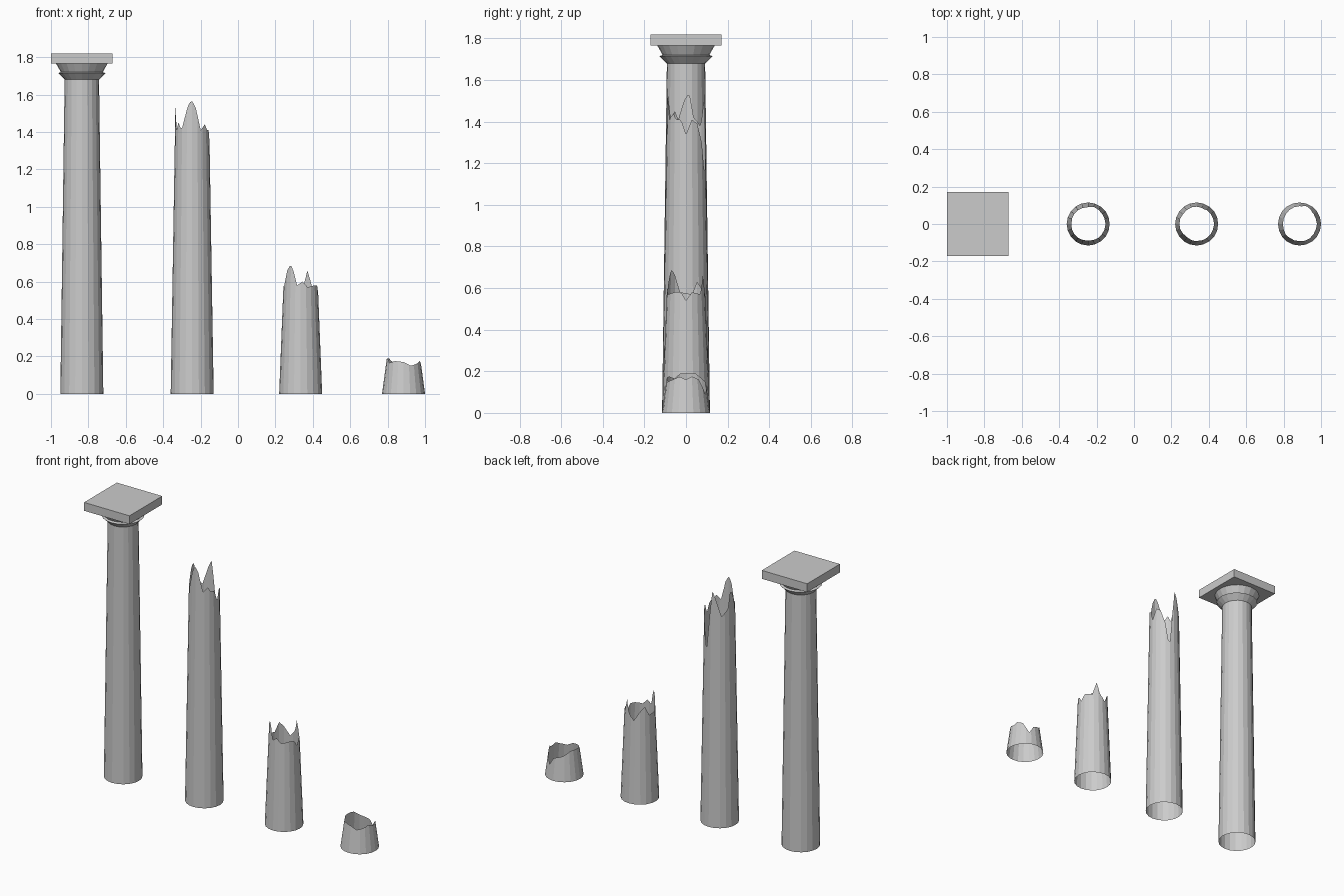
import bpy
import bmesh
from math import sin, cos, pi, radians

old = bpy.data.objects.get("Cube")
if old:
    bpy.data.objects.remove(old, do_unlink=True)

SIDES = 20       # flat facets around each shaft
SPLITS = 3       # break points per facet
BASE_R, TOP_R = 0.115, 0.092

stone = bpy.data.materials.new("grey_stone")
stone.use_nodes = True
stone.diffuse_color = (0.6, 0.6, 0.6, 1)
stone.node_tree.nodes["Principled BSDF"].inputs["Base Color"].default_value = (0.6, 0.6, 0.6, 1)


def finish(name, bm):
    bmesh.ops.recalc_face_normals(bm, faces=bm.faces)
    mesh = bpy.data.meshes.new(name)
    bm.to_mesh(mesh)
    bm.free()
    mesh.materials.append(stone)
    obj = bpy.data.objects.new(name, mesh)
    bpy.context.collection.objects.link(obj)
    return obj


def bridge(bm, low, high):
    n = len(low)
    for i in range(n):
        j = (i + 1) % n
        bm.faces.new((low[i], low[j], high[j], high[i]))


def break_height(profile, deg):
    """Height of the broken rim at an angle, joined straight between points."""
    pts = profile + [(profile[0][0] + 360, profile[0][1])]
    if deg < pts[0][0]:
        deg += 360
    for (a, za), (b, zb) in zip(pts, pts[1:]):
        if a <= deg <= b:
            return za + (zb - za) * (deg - a) / (b - a)


def shaft(name, x, ref_height, profile):
    """Open tapered tube whose rim follows the break profile."""
    bm = bmesh.new()
    low, high = [], []
    for i in range(SIDES):
        a, b = 2 * pi * i / SIDES, 2 * pi * (i + 1) / SIDES
        for k in range(SPLITS):
            t = k / SPLITS
            ux = cos(a) * (1 - t) + cos(b) * t
            uy = sin(a) * (1 - t) + sin(b) * t
            z = break_height(profile, (i + t) * 360 / SIDES)
            r = BASE_R + (TOP_R - BASE_R) * z / ref_height
            low.append(bm.verts.new((x + ux * BASE_R, uy * BASE_R, 0)))
            high.append(bm.verts.new((x + ux * r, uy * r, z)))
    bridge(bm, low, high)
    return finish(name, bm)


def lathe(name, x, profile):
    """Faceted ring stack from (radius, height) pairs."""
    bm = bmesh.new()
    rings = [[bm.verts.new((x + r * cos(2 * pi * i / SIDES), r * sin(2 * pi * i / SIDES), z))
              for i in range(SIDES)] for r, z in profile]
    for low, high in zip(rings, rings[1:]):
        bridge(bm, low, high)
    return finish(name, bm)


# Whole column with its capital
COL_X = -0.835
lathe("whole_shaft", COL_X, [(BASE_R, 0), (TOP_R, 1.68)])
lathe("capital_cushion", COL_X, [(TOP_R, 1.68), (0.127, 1.715), (0.112, 1.72), (0.138, 1.766)])

bm = bmesh.new()
bmesh.ops.create_cube(bm, size=1)
for v in bm.verts:
    v.co = (COL_X + v.co.x * 0.33, v.co.y * 0.34, 1.7925 + v.co.z * 0.055)
finish("capital_slab", bm)

# Broken columns: rim as (angle, height), counter-clockwise from +x
shaft("tall_broken_shaft", -0.245, 1.4, [
    (0, 1.34), (18, 1.41), (36, 1.39), (54, 1.3), (70, 1.13), (84, 1.38),
    (96, 1.54), (108, 1.5), (132, 1.38), (156, 1.42), (170, 1.54), (186, 1.5),
    (204, 1.41), (216, 1.45), (232, 1.41), (255, 1.54), (268, 1.57), (282, 1.53),
    (300, 1.41), (318, 1.44), (330, 1.41), (345, 1.41)])

shaft("half_broken_shaft", 0.335, 0.58, [
    (0, 0.54), (18, 0.58), (48, 0.57), (66, 0.66), (80, 0.58), (102, 0.54),
    (126, 0.6), (144, 0.63), (162, 0.57), (198, 0.58), (216, 0.66), (232, 0.69),
    (244, 0.66), (258, 0.58), (276, 0.6), (294, 0.57), (324, 0.58), (345, 0.58)])

shaft("stump_shaft", 0.885, 0.17, [
    (0, 0.16), (18, 0.175), (42, 0.16), (66, 0.09), (84, 0.14), (120, 0.16),
    (150, 0.19), (198, 0.19), (216, 0.165), (240, 0.175), (270, 0.17),
    (294, 0.15), (318, 0.16), (340, 0.175)])
